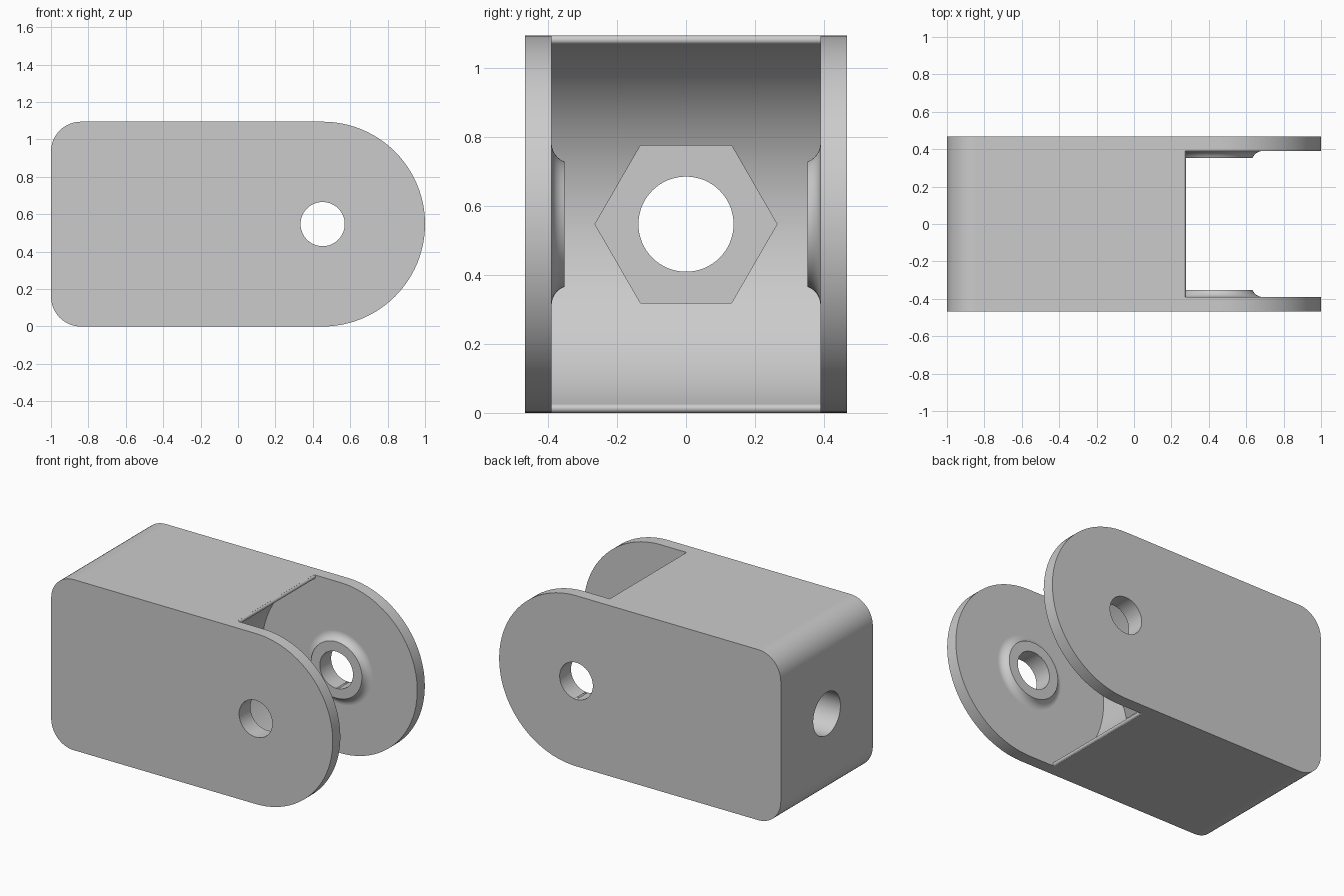
import bpy, bmesh
from math import sin, cos, pi, radians, sqrt
from mathutils import Matrix, Vector

if "Cube" in bpy.data.objects:
    bpy.data.objects.remove(bpy.data.objects["Cube"], do_unlink=True)

H, HALF_W, SLOT_W = 1.095, 0.467, 0.39
MID = H / 2
PIN_X = 1 - MID

grey = bpy.data.materials.new("satin grey")
grey.use_nodes = True
colour = (0.6, 0.6, 0.6, 1)
grey.diffuse_color = colour
grey.node_tree.nodes["Principled BSDF"].inputs["Base Color"].default_value = colour


def arc(cx, cz, r, start, end, steps):
    """Points on an arc, angles in degrees."""
    angles = [radians(start + (end - start) * i / steps) for i in range(steps + 1)]
    return [(cx + r * cos(a), cz + r * sin(a)) for a in angles]


def finish(name, bm):
    bmesh.ops.remove_doubles(bm, verts=bm.verts, dist=1e-5)
    bmesh.ops.recalc_face_normals(bm, faces=bm.faces)
    mesh = bpy.data.meshes.new(name)
    bm.to_mesh(mesh)
    bm.free()
    mesh.materials.append(grey)
    ob = bpy.data.objects.new(name, mesh)
    bpy.context.collection.objects.link(ob)
    return ob


def prism(name, points, half):
    """Extrude an x-z outline symmetrically along y."""
    bm = bmesh.new()
    face = bm.faces.new([bm.verts.new((x, -half, z)) for x, z in points])
    new = bmesh.ops.extrude_face_region(bm, geom=[face])["geom"]
    verts = [v for v in new if isinstance(v, bmesh.types.BMVert)]
    bmesh.ops.translate(bm, verts=verts, vec=(0, 2 * half, 0))
    return finish(name, bm)


def rod(name, radius, start, end, sides):
    """Straight rod between two points."""
    a, b = Vector(start), Vector(end)
    turn = (b - a).to_track_quat('Z', 'Y').to_matrix().to_4x4()
    bm = bmesh.new()
    bmesh.ops.create_cone(bm, cap_ends=True, segments=sides, radius1=radius, radius2=radius,
                          depth=(b - a).length, matrix=Matrix.Translation((a + b) / 2) @ turn)
    return finish(name, bm)


def boss(name, side):
    """Flared collar on the inner face of one cheek."""
    r, h, base = 0.057, 0.038, 0.235
    profile = [(0, SLOT_W - h)]
    for i in range(7):
        rise = h * (1 - i / 6) ** 2
        profile.append((base - sqrt(r * r - (r - rise) ** 2), SLOT_W - rise))
    profile += [(base, SLOT_W + 0.03), (0, SLOT_W + 0.03)]
    bm = bmesh.new()
    verts = [bm.verts.new((PIN_X + x, side * y, MID)) for x, y in profile]
    edges = [bm.edges.new(pair) for pair in zip(verts, verts[1:])]
    bmesh.ops.spin(bm, geom=verts + edges, cent=(PIN_X, 0, MID), axis=(0, 1, 0),
                   angle=2 * pi, steps=64)
    return finish(name, bm)


def combine(target, tool, operation):
    mod = target.modifiers.new(operation.title(), 'BOOLEAN')
    mod.operation, mod.solver, mod.object = operation, 'EXACT', tool
    bpy.context.view_layer.objects.active = target
    bpy.ops.object.modifier_apply(modifier=mod.name)
    bpy.data.objects.remove(tool, do_unlink=True)


# Body: rounded corners at one end, full half circle at the other
corner = 0.16
outline = (arc(PIN_X, MID, MID, -90, 90, 48)
           + arc(corner - 1, H - corner, corner, 90, 180, 12)
           + arc(corner - 1, corner, corner, 180, 270, 12))
body = prism("clevis_body", outline, HALF_W)

# Slot between the cheeks: concave back wall with softened lips
lip = 0.013
lip_x = 0.277 - lip
lower = arc(lip_x, lip, lip, -75, 80, 8)
upper = [(x, H - z) for x, z in reversed(lower)]
reach = radians(109.5)
wall = arc(PIN_X, MID, 0.553, 360 - 109.5, 109.5, 48)
slot = ([(1.2, -0.1), (lower[0][0], -0.1)] + lower + wall + upper
        + [(upper[-1][0], H + 0.1), (1.2, H + 0.1)])
combine(body, prism("slot_cutter", slot, SLOT_W), 'DIFFERENCE')

# Collars around the pin holes
for side in (-1, 1):
    combine(body, boss("pin_boss", side), 'UNION')

# Pin hole, bolt hole and hexagonal nut pocket
cutters = [rod("pin_hole", 0.118, (PIN_X, -0.7, MID), (PIN_X, 0.7, MID), 64),
           rod("bolt_hole", 0.138, (-1.2, 0, MID), (0.2, 0, MID), 64)]
pocket = bmesh.new()
hexagon = [pocket.verts.new((-0.4, y, z)) for y, z in arc(0, MID, 0.264, 0, 300, 5)]
face = pocket.faces.new(hexagon)
new = bmesh.ops.extrude_face_region(pocket, geom=[face])["geom"]
bmesh.ops.translate(pocket, vec=(0.7, 0, 0),
                    verts=[v for v in new if isinstance(v, bmesh.types.BMVert)])
cutters.append(finish("nut_pocket", pocket))
for cutter in cutters:
    combine(body, cutter, 'DIFFERENCE')

# Smooth curved surfaces, crisp machined edges
bpy.ops.object.select_all(action='DESELECT')
body.select_set(True)
bpy.context.view_layer.objects.active = body
bpy.ops.object.shade_smooth_by_angle(angle=radians(30))
weighted = body.modifiers.new("Flat face normals", 'WEIGHTED_NORMAL')
weighted.keep_sharp = True
